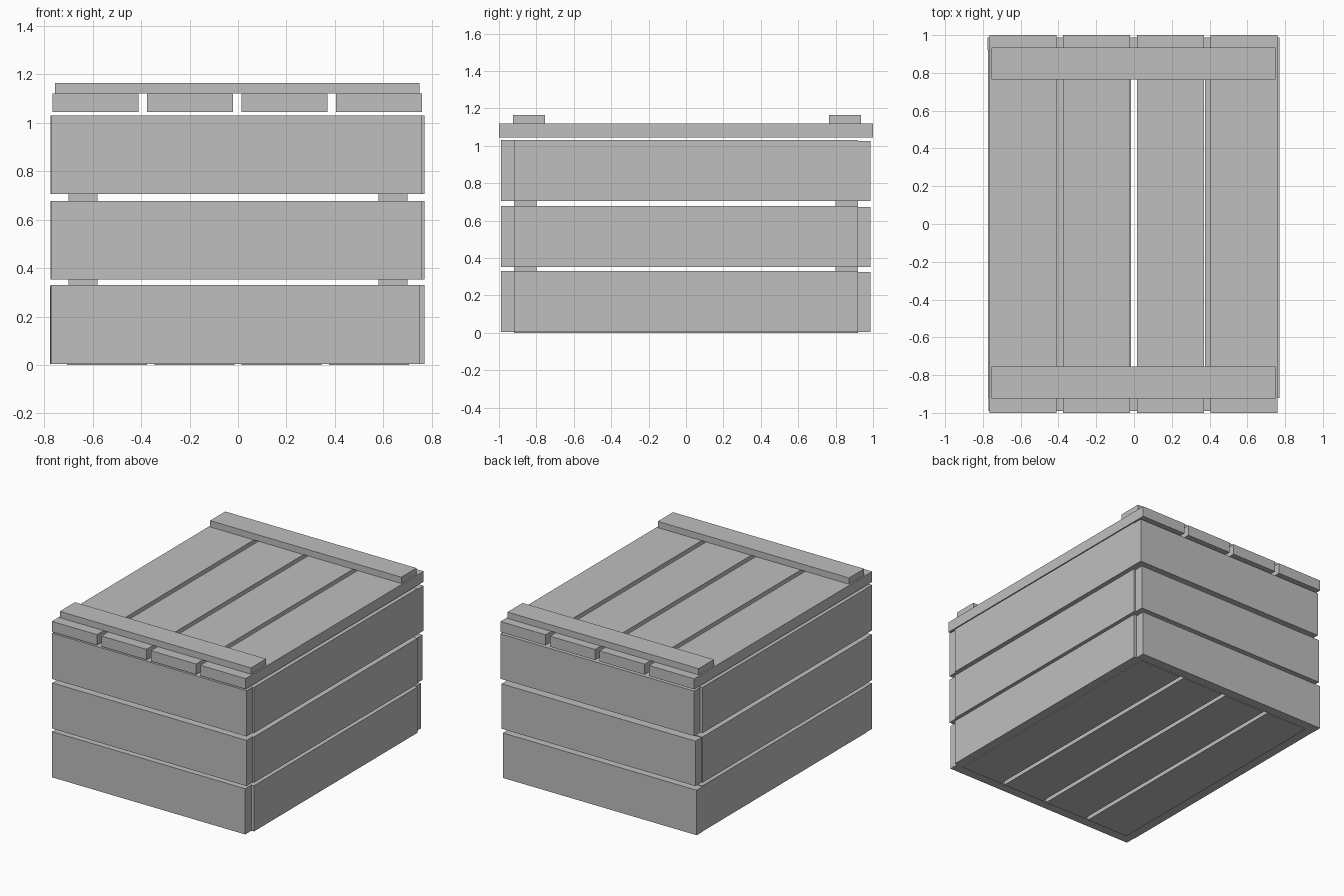
import bpy
import bmesh
from mathutils import Vector

cube = bpy.data.objects.get("Cube")
if cube:
    bpy.data.objects.remove(cube, do_unlink=True)

# Single plain grey for all the wood
grey = bpy.data.materials.new("plain grey")
grey.use_nodes = True
colour = (0.52, 0.52, 0.52, 1)
grey.diffuse_color = colour
grey.node_tree.nodes["Principled BSDF"].inputs["Base Color"].default_value = colour


def board(name, x, y, z):
    """Box spanning the given (low, high) range on each axis."""
    bm = bmesh.new()
    bmesh.ops.create_cube(bm, size=1)
    spans = (x, y, z)
    size = Vector([abs(b - a) for a, b in spans])
    bmesh.ops.scale(bm, vec=size, verts=bm.verts)
    mesh = bpy.data.meshes.new(name)
    bm.to_mesh(mesh)
    bm.free()
    mesh.materials.append(grey)
    obj = bpy.data.objects.new(name, mesh)
    obj.location = [(a + b) / 2 for a, b in spans]
    bpy.context.collection.objects.link(obj)


# Walls: three rows of planks, the end planks slightly uneven in length
rows = [("lower", 0.005, 0.75, 0.75),
        ("middle", 0.352, 0.76, 0.76),
        ("upper", 0.705, 0.76, 0.77)]
for row, z, front_end, back_end in rows:
    height = (z, z + 0.325)
    board(f"{row}_front_plank", (-0.77, front_end), (-0.99, -0.92), height)
    board(f"{row}_back_plank", (back_end - 1.525, back_end), (0.92, 0.987),
          (z, z + 0.32))
    board(f"{row}_left_plank", (0.70, 0.77), (-0.92, 0.92), height)
    board(f"{row}_right_plank", (-0.773, -0.70), (-0.92, 0.92), height)

# Corner posts inside the walls
for side, sx in (("left", 1), ("right", -1)):
    for end, sy in (("front", -1), ("back", 1)):
        board(f"{end}_{side}_post", (0.58 * sx, 0.70 * sx),
              (0.80 * sy, 0.92 * sy), (0.07, 1.02))

# Floor and lid planks run front to back
for i in range(4):
    x = -0.705 + 0.36 * i
    board(f"floor_plank_{i + 1}", (x, x + 0.33), (-0.92, 0.92), (0, 0.07))
    x = -0.765 + 0.39 * i
    board(f"lid_plank_{i + 1}", (x, x + 0.355), (-1, 1), (1.045, 1.12))

# Battens across the lid
for end, y in (("front", -0.925), ("back", 0.765)):
    board(f"{end}_lid_batten", (-0.755, 0.75), (y, y + 0.17), (1.12, 1.165))
